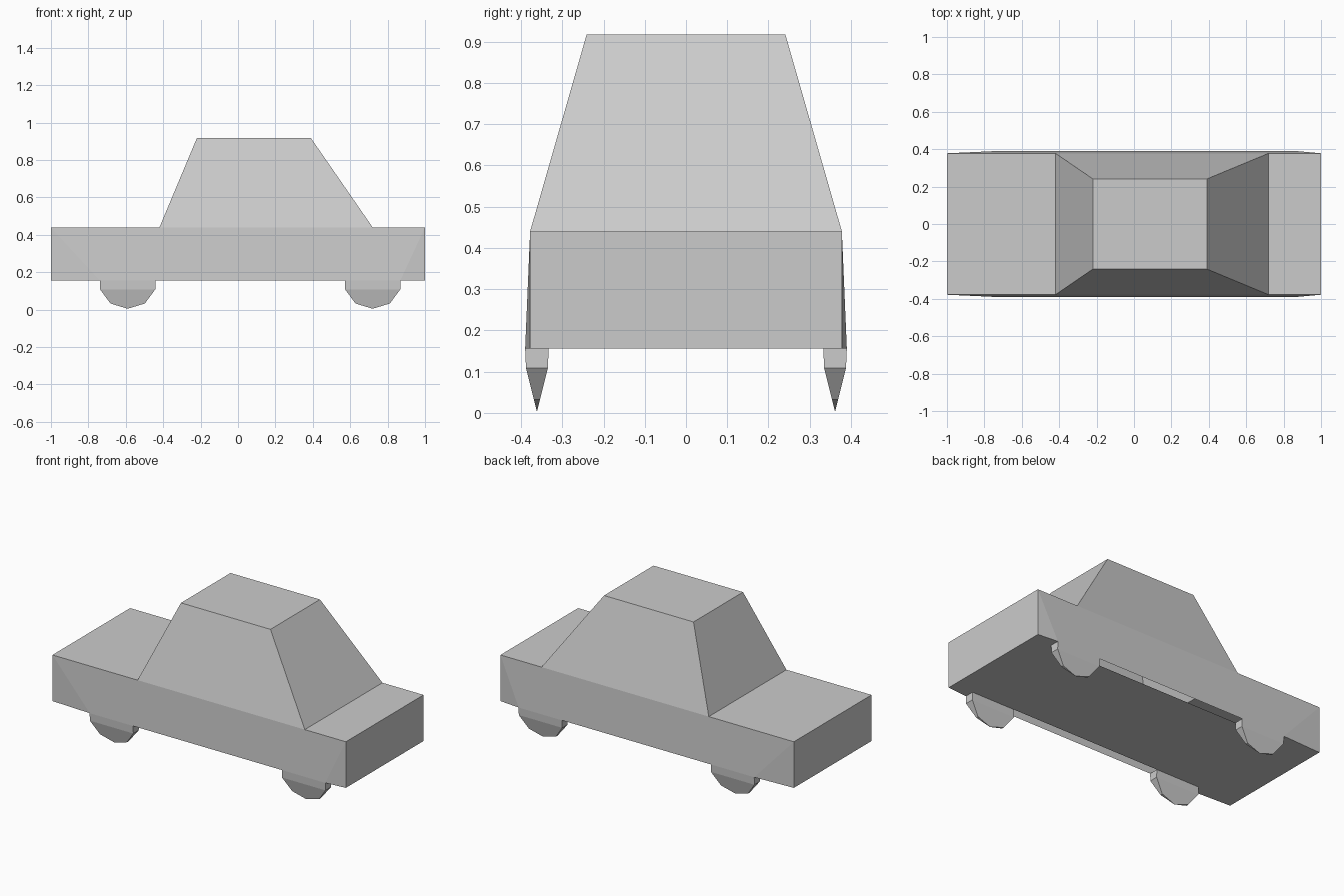
import bpy
import bmesh

if "Cube" in bpy.data.objects:
    bpy.data.objects.remove(bpy.data.objects["Cube"])

paint = bpy.data.materials.new("light_grey")
paint.use_nodes = True
grey = (0.6, 0.6, 0.6, 1)
paint.diffuse_color = grey
paint.node_tree.nodes["Principled BSDF"].inputs["Base Color"].default_value = grey

FLOOR, DECK, ROOF = 0.156, 0.44, 0.917
SIDE, FLARE, INNER = 0.378, 0.39, 0.333
WHEELS = {"rear": -0.59, "front": 0.72}
RADIUS = 0.148
CABIN_REAR, CABIN_FRONT = -0.42, 0.72


def make_object(name, polygons):
    """Build a flat-shaded mesh from polygons given as lists of points."""
    bm = bmesh.new()
    for points in polygons:
        bm.faces.new([bm.verts.new(p) for p in points])
    bmesh.ops.remove_doubles(bm, verts=bm.verts, dist=0.0005)
    bmesh.ops.recalc_face_normals(bm, faces=bm.faces)
    mesh = bpy.data.meshes.new(name)
    bm.to_mesh(mesh)
    bm.free()
    mesh.materials.append(paint)
    obj = bpy.data.objects.new(name, mesh)
    bpy.context.collection.objects.link(obj)


def strip(x0, x1, y0, y1, z):
    return [(x0, y0, z), (x1, y0, z), (x1, y1, z), (x0, y1, z)]


# Body shell: ends, hood and trunk decks, flared sides, slotted floor
rear_out, rear_in = WHEELS["rear"] - RADIUS, WHEELS["rear"] + RADIUS
front_in, front_out = WHEELS["front"] - RADIUS, WHEELS["front"] + RADIUS
body = [strip(-1, CABIN_REAR, -SIDE, SIDE, DECK),
        strip(CABIN_FRONT, 1, -SIDE, SIDE, DECK),
        strip(-1, rear_in, -INNER, INNER, FLOOR),
        strip(rear_in, front_in, -INNER, INNER, FLOOR),
        strip(front_in, 1, -INNER, INNER, FLOOR)]
for end in (-1, 1):
    body.append([(end, -SIDE, DECK), (end, SIDE, DECK), (end, SIDE, FLOOR),
                 (end, INNER, FLOOR), (end, -INNER, FLOOR), (end, -SIDE, FLOOR)])
for s in (-1, 1):
    top = [(x, s * SIDE, DECK) for x in (-1, CABIN_REAR, CABIN_FRONT, 1)]
    low = [(x, s * FLARE, FLOOR) for x in (rear_out, rear_in, front_in, front_out)]
    corner = [(x, s * SIDE, FLOOR) for x in (-1, 1)]
    body += [[top[0], top[1], low[0]], [top[0], low[0], corner[0]],
             [top[1], top[2]] + low[::-1],
             [top[2], top[3], low[3]], [top[3], corner[1], low[3]]]
    body.append([corner[0], low[0], low[1],
                 (rear_in, s * INNER, FLOOR), (-1, s * INNER, FLOOR)])
    body.append([corner[1], low[3], low[2],
                 (front_in, s * INNER, FLOOR), (1, s * INNER, FLOOR)])
make_object("body", body)

# Cabin: tapered, open underneath into the body
base = strip(CABIN_REAR, CABIN_FRONT, -SIDE, SIDE, DECK)
roof = strip(-0.22, 0.39, -0.241, 0.241, ROOF)
make_object("cabin", [roof] + [[base[i], base[(i + 1) % 4], roof[(i + 1) % 4], roof[i]]
                               for i in range(4)])

# Wheels: half polygons whose sides taper to a thin bottom edge
# Each profile row is x offset, height, inner y, outer y
half = [(RADIUS, FLOOR, INNER, FLARE), (RADIUS, 0.109, 0.335, 0.388),
        (0.092, 0.033, 0.354, 0.369), (0, 0.005, 0.361, 0.362)]
profile = half + [(-x, z, a, b) for x, z, a, b in half[-2::-1]]
for axle, cx in WHEELS.items():
    for side, s in (("left", 1), ("right", -1)):
        inner = [(cx + x, s * a, z) for x, z, a, b in profile]
        outer = [(cx + x, s * b, z) for x, z, a, b in profile]
        faces = [[inner[i], inner[i + 1], outer[i + 1], outer[i]]
                 for i in range(len(profile) - 1)]
        for ring in (inner, outer):
            faces.append([ring[0], ring[1], ring[-2], ring[-1]])
            faces.append(ring[1:-1])
        # The model's front faces -y, so its left is +x; wheels are named by position
        depth = "back" if s > 0 else "near"
        make_object(f"{axle}_{depth}_wheel", faces)
